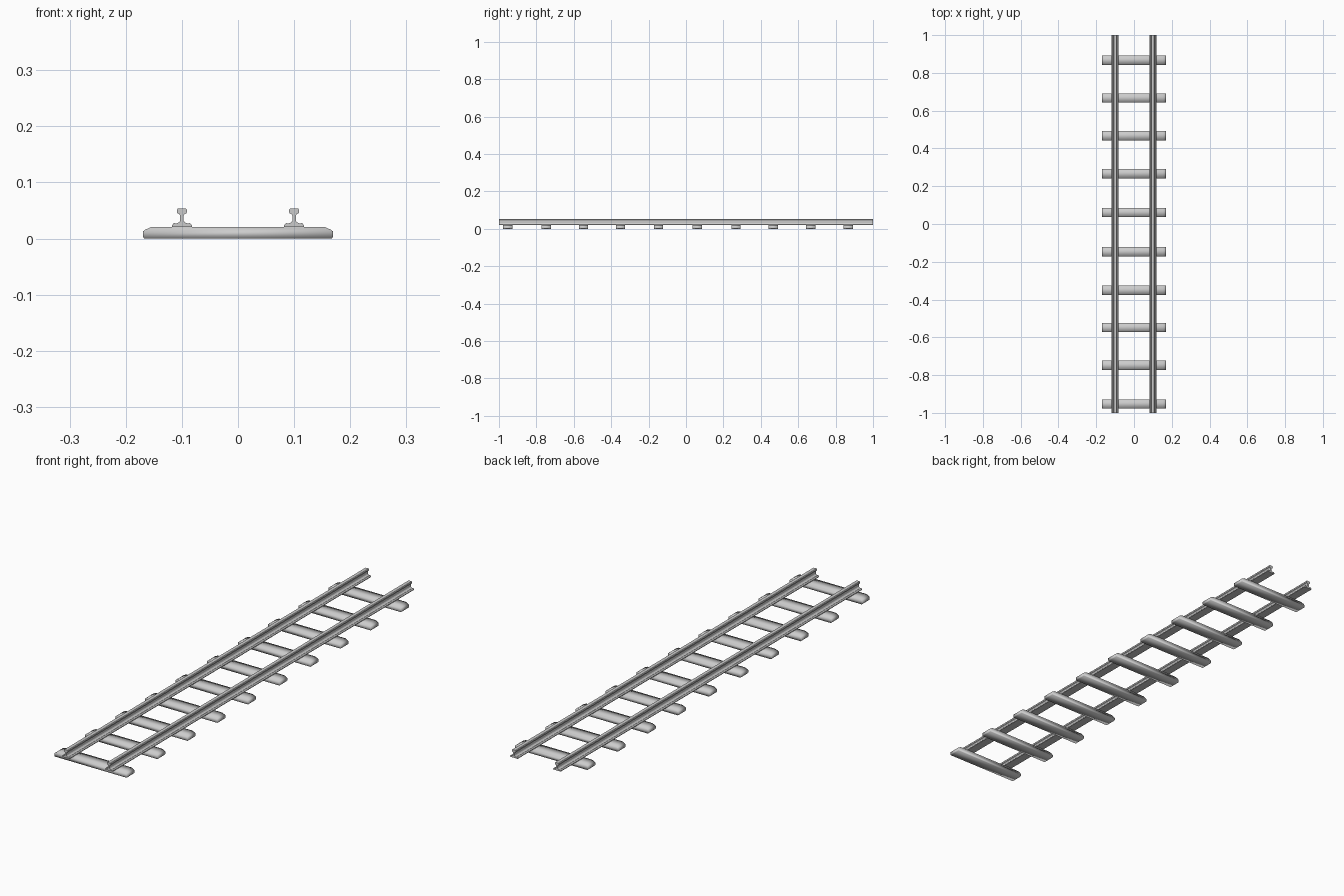
import bpy, bmesh

if "Cube" in bpy.data.objects:
    bpy.data.objects.remove(bpy.data.objects["Cube"])


def extrude_profile(name, points, y0, y1):
    """Extrude a closed (x, z) outline along y."""
    bm = bmesh.new()
    face = bm.faces.new([bm.verts.new((x, y0, z)) for x, z in points])
    ext = bmesh.ops.extrude_face_region(bm, geom=[face])
    moved = [v for v in ext["geom"] if isinstance(v, bmesh.types.BMVert)]
    bmesh.ops.translate(bm, verts=moved, vec=(0, y1 - y0, 0))
    bmesh.ops.recalc_face_normals(bm, faces=bm.faces)
    mesh = bpy.data.meshes.new(name)
    bm.to_mesh(mesh)
    bm.free()
    obj = bpy.data.objects.new(name, mesh)
    bpy.context.collection.objects.link(obj)
    return obj


def mirrored(half):
    return half + [(-x, z) for x, z in reversed(half)]


# Sleepers: low bars with chamfered upper ends and soft shading
sleeper_half = [(0.167, 0), (0.169, 0.003), (0.169, 0.013), (0.165, 0.016), (0.154, 0.021)]
sleeper_y = [-0.953, -0.748, -0.548, -0.35, -0.147, 0.061, 0.267, 0.467, 0.667, 0.868]
for i, y in enumerate(sleeper_y):
    sleeper = extrude_profile(f"sleeper_{i + 1}", mirrored(sleeper_half), -0.025, 0.025)
    sleeper.location.y = y
    for p in sleeper.data.polygons:
        p.use_smooth = True

# Rails: flanged foot with raised ridges, thin web, rounded head
rail_half = [(0.018, 0.021), (0.018, 0.0235), (0.014, 0.028), (0.011, 0.0265),
             (0.005, 0.029), (0.003, 0.032), (0.003, 0.041), (0.0045, 0.0435),
             (0.0085, 0.0455), (0.0092, 0.051), (0.007, 0.054)]
for side, x in (("left", -0.1), ("right", 0.1)):
    rail = extrude_profile(f"rail_{side}", mirrored(rail_half), -1, 1)
    rail.location.x = x
    bpy.ops.object.select_all(action="DESELECT")
    rail.select_set(True)
    bpy.context.view_layer.objects.active = rail
    bpy.ops.object.shade_smooth_by_angle()
